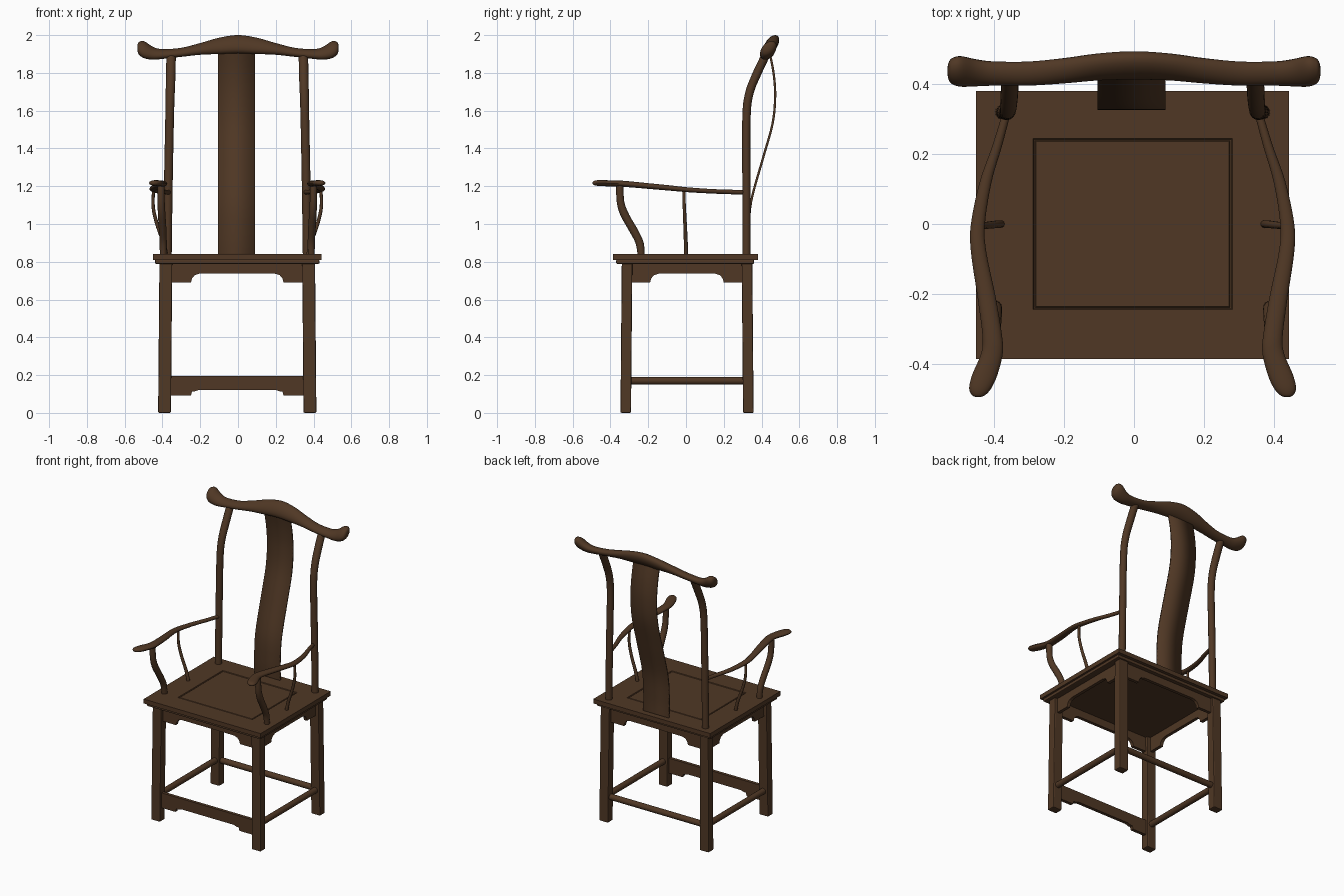
import bpy, bmesh, math
from mathutils import Matrix, Vector

cube = bpy.data.objects.get("Cube")
if cube:
    bpy.data.objects.remove(cube, do_unlink=True)

wood = bpy.data.materials.new("dark_brown_wood")
wood.use_nodes = True
COLOR = (0.08, 0.039, 0.018, 1)
wood.diffuse_color = COLOR
for node in wood.node_tree.nodes:
    if node.type == 'BSDF_PRINCIPLED':
        node.inputs["Base Color"].default_value = COLOR
        node.inputs["Roughness"].default_value = 0.6

CX = -0.004  # centre line of the frame


def finish(bm, name, smooth=False, bevel=0):
    bmesh.ops.recalc_face_normals(bm, faces=bm.faces)
    mesh = bpy.data.meshes.new(name)
    bm.to_mesh(mesh)
    bm.free()
    mesh.materials.append(wood)
    obj = bpy.data.objects.new(name, mesh)
    bpy.context.collection.objects.link(obj)
    if bevel:
        mod = obj.modifiers.new("soft_edges", 'BEVEL')
        mod.width, mod.segments = bevel, 2
    if smooth:
        bpy.ops.object.select_all(action='DESELECT')
        obj.select_set(True)
        bpy.context.view_layer.objects.active = obj
        bpy.ops.object.shade_smooth_by_angle(angle=math.radians(40))
    return obj


def spline(keys, steps):
    """Catmull-Rom interpolation through rows of values."""
    rows = [Vector(k) for k in keys]
    out = []
    for i in range(len(rows) - 1):
        a, b = rows[max(i - 1, 0)], rows[i]
        c, d = rows[i + 1], rows[min(i + 2, len(rows) - 1)]
        for j in range(steps):
            t = j / steps
            out.append(b + (c - a) * (t / 2) + (a * 2 - b * 5 + c * 4 - d) * (t * t / 2)
                       + (b * 3 - a - c * 3 + d) * (t ** 3 / 2))
    return out + [rows[-1]]


def loft(name, keys, axis, sides=16, steps=5, shear=0):
    """Elliptical rings across one axis; each key is x, y, z and two radii."""
    u, v = [k for k in range(3) if k != axis]
    bm = bmesh.new()
    rings = []
    for row in spline(keys, steps):
        ring = []
        for i in range(sides):
            ang = math.tau * i / sides
            p = list(row[:3])
            p[u] += row[3] * math.cos(ang) + shear * row[4] * math.sin(ang)
            p[v] += row[4] * math.sin(ang)
            ring.append(bm.verts.new(p))
        rings.append(ring)
    for r, q in zip(rings, rings[1:]):
        for i in range(sides):
            k = (i + 1) % sides
            bm.faces.new((r[i], r[k], q[k], q[i]))
    bm.faces.new(rings[0])
    bm.faces.new(rings[-1])
    return finish(bm, name, smooth=True)


def mirrored(keys, s):
    return [(CX + s * x, *rest) for x, *rest in keys]


def box_mesh(center, size):
    bm = bmesh.new()
    bmesh.ops.create_cube(bm, size=1, matrix=Matrix.Translation(center)
                          @ Matrix.Diagonal((*size, 1)))
    return bm


def prism(name, outline, depth, matrix, bevel=0):
    """Outline in the XZ plane, thickened along Y."""
    bm = bmesh.new()
    face = bm.faces.new([bm.verts.new((x, -depth / 2, z)) for x, z in outline])
    ext = bmesh.ops.extrude_face_region(bm, geom=[face])
    moved = [g for g in ext["geom"] if isinstance(g, bmesh.types.BMVert)]
    bmesh.ops.translate(bm, verts=moved, vec=(0, depth, 0))
    bmesh.ops.transform(bm, matrix=matrix, verts=bm.verts)
    return finish(bm, name, bevel=bevel)


def apron(name, half, step, top, mid, low, matrix):
    side = [(half, top), (half, low), (step, low), (step - 0.006, low + 0.022),
            (step - 0.02, mid - 0.008), (step - 0.045, mid)]
    outline = side + [(-x, z) for x, z in reversed(side)]
    return prism(name, outline, 0.022, matrix)


# Seat top with a grooved panel, and the stepped moulding below it
bm = box_mesh((CX, -0.003, 0.825), (0.894, 0.766, 0.03))
panel = max(bm.faces, key=lambda f: f.calc_center_median().z)
for hx, hy, z in ((0.285, 0.245, 0.84), (0.282, 0.242, 0.835),
                  (0.279, 0.239, 0.835), (0.276, 0.236, 0.839)):
    bmesh.ops.inset_individual(bm, faces=[panel], thickness=0.002)
    for v in panel.verts:
        v.co = (CX + math.copysign(hx, v.co.x - CX), math.copysign(hy, v.co.y), z)
finish(bm, "seat_top")
finish(box_mesh((CX, -0.005, 0.8), (0.87, 0.73, 0.022)), "seat_moulding", bevel=0.005)

# Square legs, splayed slightly towards the floor
for s, side in ((1, "left"), (-1, "right")):
    for y, end in ((-0.312, "front"), (0.323, "back")):
        bm = box_mesh((CX + s * 0.378, y, 0.397), (0.068, 0.056, 0.794))
        for v in bm.verts:
            if v.co.z < 0.1:
                v.co.x += s * 0.007
                v.co.y += math.copysign(0.007, y)
        finish(bm, f"{end}_{side}_leg", bevel=0.006)

# Aprons under the seat and the shaped board at the front foot
turn = Matrix.Rotation(math.pi / 2, 4, 'Z')
for y, name in ((-0.312, "front_apron"), (0.323, "back_apron")):
    apron(name, 0.36, 0.245, 0.792, 0.737, 0.69, Matrix.Translation((CX, y, 0)))
for s, side in ((1, "left"), (-1, "right")):
    apron(f"{side}_apron", 0.3, 0.195, 0.792, 0.737, 0.69,
          Matrix.Translation((CX + s * 0.38, 0.005, 0)) @ turn)
apron("front_foot_board", 0.36, 0.245, 0.195, 0.122, 0.092,
      Matrix.Translation((CX, -0.317, 0)))

# Side and back stretchers
for s, side in ((1, "left"), (-1, "right")):
    loft(f"{side}_stretcher", mirrored([(0.383, -0.31, 0.17, 0.02, 0.02),
                                        (0.383, 0.32, 0.17, 0.02, 0.02)], s), 1, steps=1)
loft("back_stretcher", [(-0.38, 0.327, 0.17, 0.02, 0.02),
                        (0.37, 0.327, 0.17, 0.02, 0.02)], 0, steps=1)

# Back posts, arms, arm supports and side rods
post = [(0.37, 0.32, 0.83, 0.023, 0.022), (0.365, 0.32, 1.2, 0.023, 0.022),
        (0.358, 0.32, 1.56, 0.023, 0.022), (0.355, 0.335, 1.69, 0.024, 0.023),
        (0.352, 0.373, 1.79, 0.025, 0.025), (0.35, 0.425, 1.9, 0.025, 0.025)]
arm = [(0.362, 0.31, 1.168, 0.012, 0.012), (0.388, 0.22, 1.17, 0.014, 0.012),
       (0.42, 0.12, 1.174, 0.017, 0.012), (0.442, 0, 1.182, 0.02, 0.013),
       (0.44, -0.08, 1.19, 0.022, 0.014), (0.417, -0.21, 1.202, 0.026, 0.015),
       (0.401, -0.32, 1.212, 0.028, 0.016), (0.402, -0.37, 1.214, 0.031, 0.016),
       (0.422, -0.43, 1.216, 0.036, 0.016), (0.435, -0.468, 1.217, 0.032, 0.015),
       (0.44, -0.488, 1.217, 0.02, 0.011), (0.441, -0.495, 1.217, 0.006, 0.004)]
support = [(0.392, -0.237, 0.83, 0.018, 0.018), (0.392, -0.246, 0.9, 0.019, 0.022),
           (0.395, -0.28, 0.97, 0.02, 0.025), (0.4, -0.325, 1.05, 0.02, 0.024),
           (0.403, -0.347, 1.12, 0.019, 0.02), (0.403, -0.35, 1.21, 0.019, 0.02)]
rod = [(0.375, 0, 0.83, 0.011, 0.011), (0.39, -0.001, 0.9, 0.011, 0.011),
       (0.425, -0.005, 1.0, 0.01, 0.01), (0.445, -0.009, 1.09, 0.009, 0.009),
       (0.443, -0.012, 1.18, 0.008, 0.008)]
for s, side in ((1, "left"), (-1, "right")):
    loft(f"{side}_back_post", mirrored(post, s), 2)
    loft(f"{side}_arm", mirrored(arm, s), 1)
    loft(f"{side}_arm_support", mirrored(support, s), 2)
    loft(f"{side}_arm_rod", mirrored(rod, s), 2, sides=10)

# Curved back splat
curve = spline([(0.335, 0.83), (0.332, 0.95), (0.345, 1.12), (0.405, 1.34),
                (0.458, 1.53), (0.472, 1.68), (0.462, 1.81), (0.437, 1.93)], 5)
bm = bmesh.new()
rows = [[bm.verts.new((x, y, z)) for x in (-0.105, 0.09)] for y, z in curve]
for a, b in zip(rows, rows[1:]):
    bm.faces.new((a[0], a[1], b[1], b[0]))
splat = finish(bm, "back_splat", smooth=True)
solid = splat.modifiers.new("thickness", 'SOLIDIFY')
solid.thickness, solid.offset = 0.012, 0

# Top rail with upturned rounded ends
half = [(0, 0.453, 1.952, 0.036, 0.048), (0.1, 0.449, 1.943, 0.035, 0.043),
        (0.2, 0.438, 1.927, 0.034, 0.031), (0.3, 0.43, 1.909, 0.033, 0.024),
        (0.4, 0.43, 1.9, 0.033, 0.026), (0.45, 0.432, 1.904, 0.036, 0.034),
        (0.495, 0.436, 1.922, 0.04, 0.045), (0.52, 0.437, 1.929, 0.034, 0.037),
        (0.53, 0.437, 1.932, 0.022, 0.024), (0.533, 0.437, 1.932, 0.008, 0.008)]
rail = [(-x, *rest) for x, *rest in reversed(half[1:])] + half
loft("top_rail", rail, 0, sides=20, shear=0.4)
